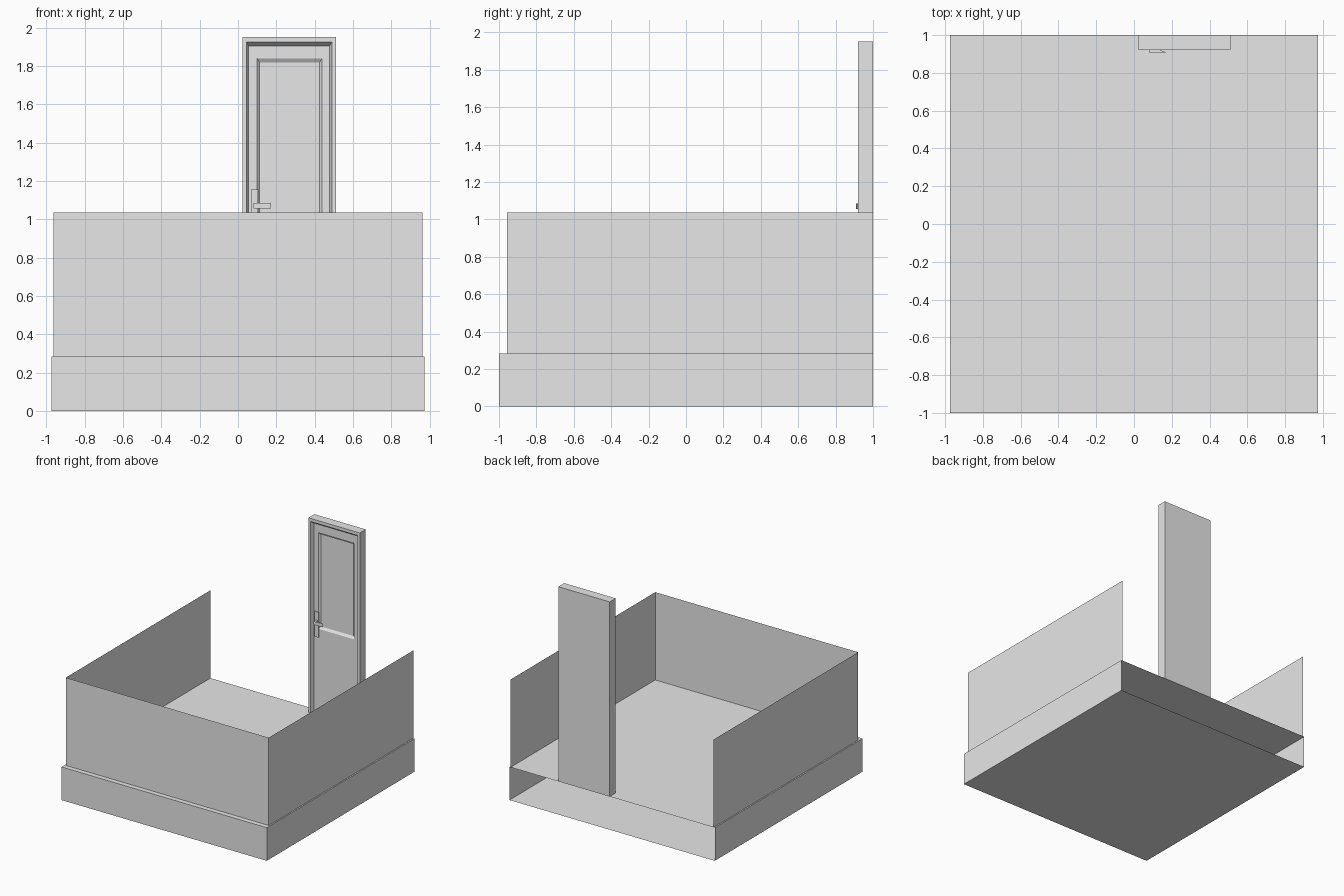
import bpy
import bmesh

cube = bpy.data.objects.get("Cube")
if cube:
    bpy.data.objects.remove(cube, do_unlink=True)

grey = bpy.data.materials.new("plain grey")
grey.use_nodes = True
grey.diffuse_color = (0.8, 0.8, 0.8, 1)
grey.node_tree.nodes["Principled BSDF"].inputs["Base Color"].default_value = (0.8, 0.8, 0.8, 1)

FLOOR = 0.284
WALL_TOP = 1.036


def finish(name, bm):
    mesh = bpy.data.meshes.new(name)
    bm.to_mesh(mesh)
    bm.free()
    mesh.materials.append(grey)
    obj = bpy.data.objects.new(name, mesh)
    bpy.context.collection.objects.link(obj)
    return obj


def box(name, x, y, z, drop=()):
    """Box between (min, max) pairs, leaving out faces that look along the dropped directions."""
    bm = bmesh.new()
    bmesh.ops.create_cube(bm, size=1)
    bm.normal_update()
    gone = [f for f in bm.faces
            if any(f.normal[axis] * sign > 0.9 for axis, sign in drop)]
    bmesh.ops.delete(bm, geom=gone, context='FACES')
    for v in bm.verts:
        v.co = [pair[int(c > 0)] for c, pair in zip(v.co, (x, y, z))]
    return finish(name, bm)


def ring(bm, x0, x1, z0, z1, y):
    """Upright rectangle of vertices, starting at the lower left corner."""
    return [bm.verts.new((x, y, z)) for x, z in ((x0, z0), (x0, z1), (x1, z1), (x1, z0))]


def bridge(bm, a, b, sides=4):
    for i in range(sides):
        j = (i + 1) % 4
        bm.faces.new((a[i], a[j], b[j], b[i]))


# Hollow base, open at the back
box("base", (-0.973, 0.973), (-1, 1), (0, FLOOR), drop=[(1, 1)])

# Thin walls on three sides
box("walls", (-0.962, 0.962), (-0.958, 1), (FLOOR, WALL_TOP),
    drop=[(1, 1), (2, 1), (2, -1)])

# Door frame: closed back and sides, bevelled opening reaching the floor
bm = bmesh.new()
back = ring(bm, 0.023, 0.51, FLOOR, 1.952, 1)
front = ring(bm, 0.023, 0.51, FLOOR, 1.952, 0.92)
lip = ring(bm, 0.044, 0.489, FLOOR, 1.925, 0.92)
recess = ring(bm, 0.055, 0.478, FLOOR, 1.905, 0.947)
bm.faces.new(back)
bridge(bm, back, front, 3)
bridge(bm, front, lip, 3)
bridge(bm, lip, recess, 3)
bmesh.ops.recalc_face_normals(bm, faces=bm.faces)
finish("door_frame", bm)

# Door leaf with a sunken upper panel
bm = bmesh.new()
edge = ring(bm, 0.055, 0.478, FLOOR, 1.905, 0.947)
rim = ring(bm, 0.1, 0.438, 1.01, 1.838, 0.947)
panel = ring(bm, 0.113, 0.425, 1.03, 1.818, 0.96)
bridge(bm, edge, rim)
bridge(bm, rim, panel)
bm.faces.new(panel[::-1])
bmesh.ops.recalc_face_normals(bm, faces=bm.faces)
if sum(f.normal.y for f in bm.faces) > 0:
    bmesh.ops.reverse_faces(bm, faces=bm.faces)
finish("door_leaf", bm)

# Handle plate
box("handle_plate", (0.068, 0.104), (0.938, 0.947), (0.94, 1.155))

# Lever: hooked outline extruded upward, with a tapered tip
bm = bmesh.new()
outline = [(0.08, 0.94), (0.08, 0.908), (0.172, 0.908), (0.14, 0.92), (0.1, 0.92), (0.1, 0.94)]
face = bm.faces.new([bm.verts.new((x, y, 1.056)) for x, y in outline])
top = bmesh.ops.extrude_face_region(bm, geom=[face])["geom"]
bmesh.ops.translate(bm, vec=(0, 0, 0.029),
                    verts=[g for g in top if isinstance(g, bmesh.types.BMVert)])
bmesh.ops.recalc_face_normals(bm, faces=bm.faces)
finish("handle_lever", bm)
